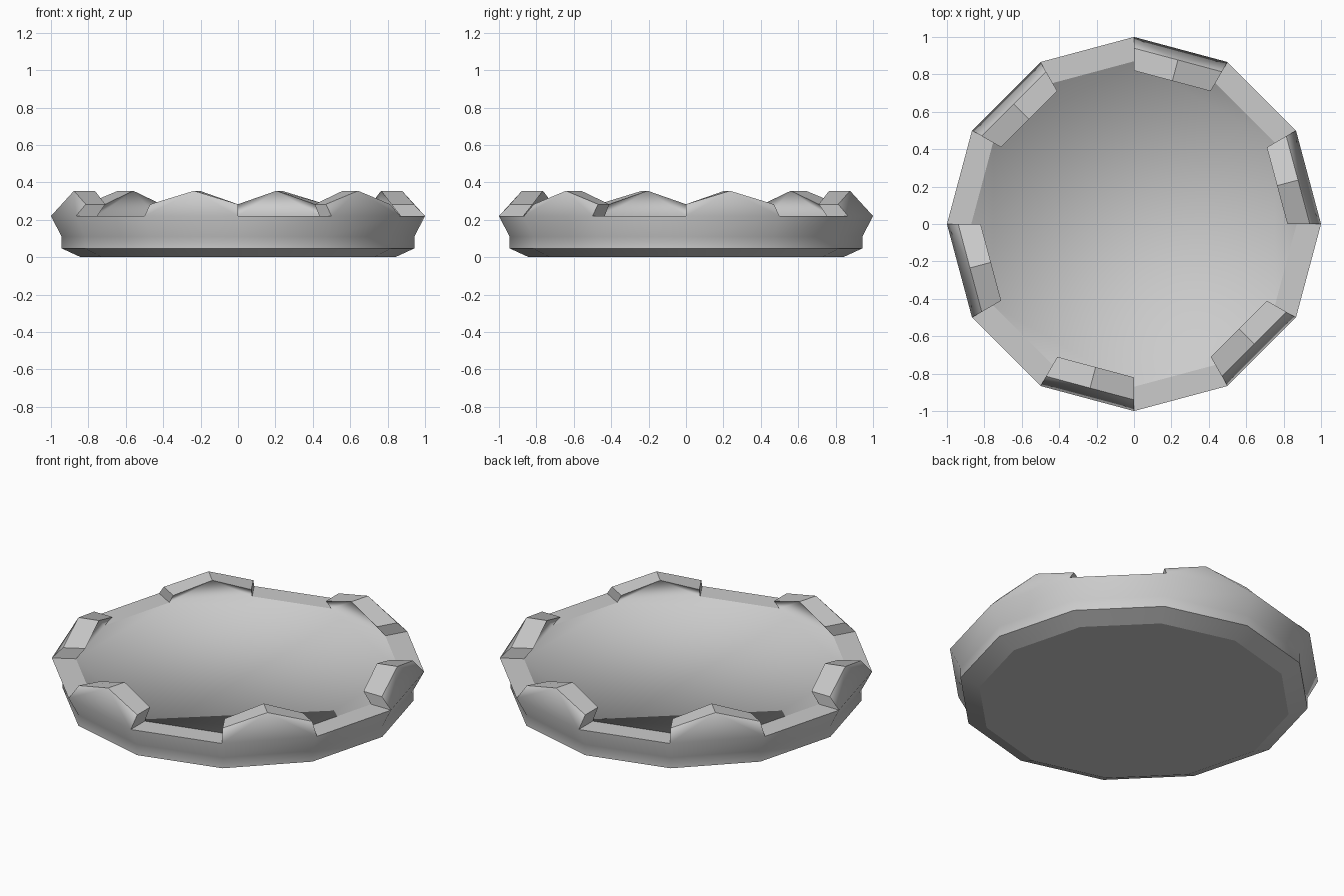
import bpy, bmesh
from math import sin, cos, radians

if "Cube" in bpy.data.objects:
    bpy.data.objects.remove(bpy.data.objects["Cube"])

N = 12
bm = bmesh.new()


def point(r, i, z):
    a = radians(30 * i)
    return bm.verts.new((r * cos(a), r * sin(a), z))


# Ring profile (radius, height): base, bevel, flared wall, rim
profile = [(0.84, 0.007), (0.943, 0.047), (0.943, 0.11), (1.0, 0.22), (0.87, 0.22)]
rings = [[point(r, i, z) for i in range(N)] for r, z in profile]
outer, floor = set(), set()

bm.faces.new(rings[0][::-1])
floor.add(bm.faces.new(rings[-1]))    # flush top

for k in range(len(profile) - 1):
    lo, hi = rings[k], rings[k + 1]
    for i in range(N):
        if k == 3 and i % 2 == 0:
            continue                      # a raised tooth replaces this rim face
        j = (i + 1) % N
        f = bm.faces.new((lo[i], lo[j], hi[j], hi[i]))
        if k in (1, 2):
            outer.add(f)

# Peaked teeth on every other rim side, leaning inward
for i in range(0, N, 2):
    j = i + 1
    o1, o2 = rings[3][i], rings[3][j]
    n1, n2 = rings[4][i], rings[4][j]
    a1, a2 = point(0.94, i, 0.283), point(0.94, j, 0.283)
    b1, b2 = point(0.82, i, 0.283), point(0.82, j, 0.283)
    am = bm.verts.new((a1.co + a2.co) / 2)
    bmid = bm.verts.new((b1.co + b2.co) / 2)
    am.co.z = bmid.co.z = 0.355
    for vs in ((o1, o2, am), (o1, am, a1), (o2, a2, am)):
        outer.add(bm.faces.new(vs))
    for vs in ((n2, n1, bmid), (n1, b1, bmid), (n2, bmid, b2)):
        floor.add(bm.faces.new(vs))       # inner side blends into the top
    for vs in ((a1, am, bmid, b1), (am, a2, b2, bmid),
               (o1, a1, b1, n1), (o2, n2, b2, a2)):
        bm.faces.new(vs)

bmesh.ops.recalc_face_normals(bm, faces=bm.faces)

# Smooth wall and top, crisp edges elsewhere (rim is level, so only shading splits)
for f in bm.faces:
    f.smooth = True
for e in bm.edges:
    fs = set(e.link_faces)
    e.smooth = fs <= outer or fs <= floor or (
        not fs & (outer | floor) and e.calc_face_angle(0) < radians(20))

# Rest the base on the ground
bmesh.ops.translate(bm, verts=rings[0], vec=(0, 0, -0.007))

mesh = bpy.data.meshes.new("toothed_disc")
bm.to_mesh(mesh)
bm.free()
disc = bpy.data.objects.new("toothed_disc", mesh)
bpy.context.collection.objects.link(disc)
